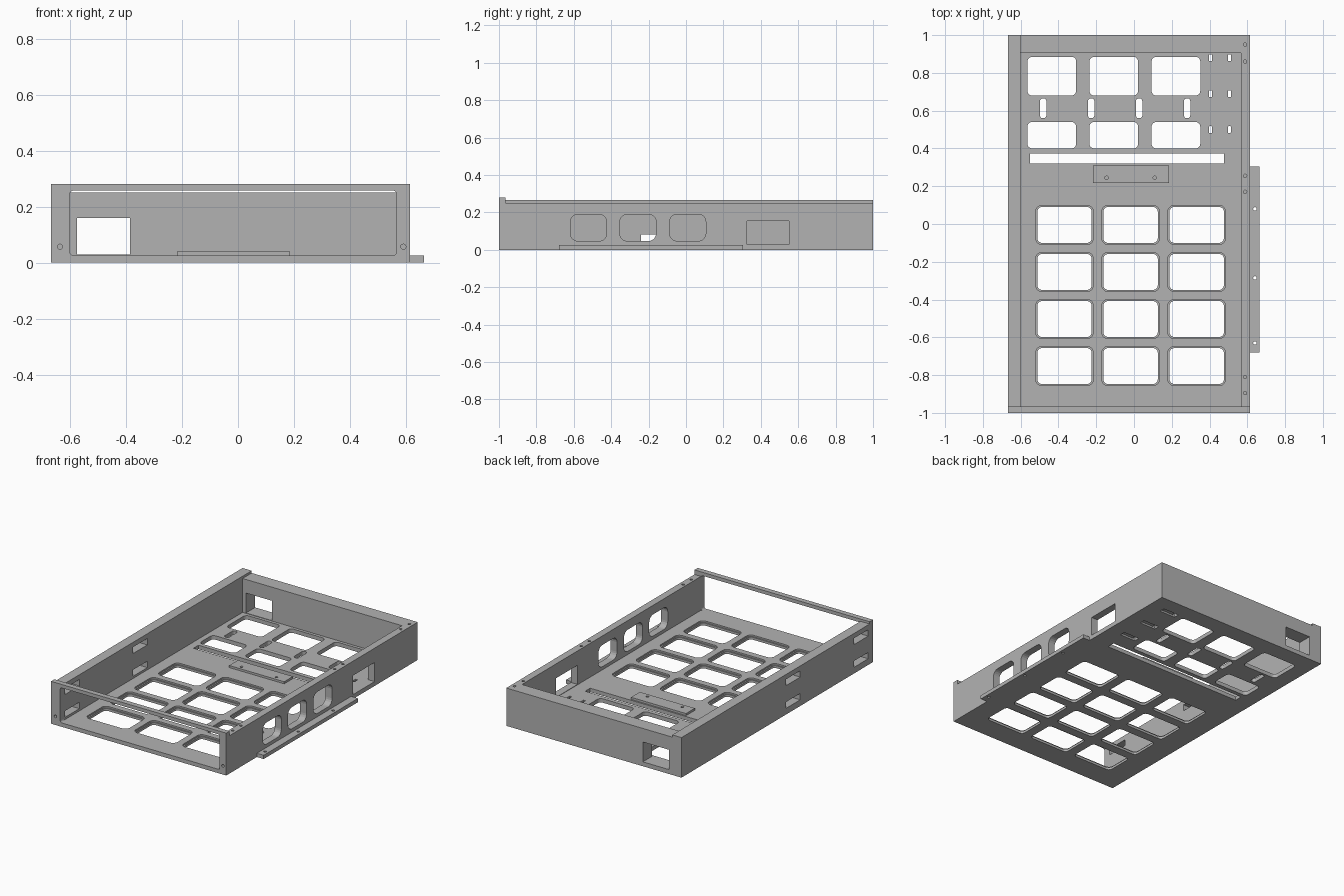
import bpy, bmesh, math

cube = bpy.data.objects.get("Cube")
if cube:
    bpy.data.objects.remove(cube, do_unlink=True)

GREY = (0.45, 0.45, 0.45, 1)
metal = bpy.data.materials.new("plain grey metal")
metal.use_nodes = True
metal.diffuse_color = GREY
metal.node_tree.nodes["Principled BSDF"].inputs["Base Color"].default_value = GREY


def prism(bm, axis, u, v, d, r=0.0):
    """Rounded rectangle u by v, extruded over d along the axis."""
    outline = []
    steps = 5 if r else 0
    corners = [(u[1] - r, v[1] - r), (u[0] + r, v[1] - r),
               (u[0] + r, v[0] + r), (u[1] - r, v[0] + r)]
    for i, (cu, cv) in enumerate(corners):
        for k in range(steps + 1):
            a = math.pi / 2 * (i + (k / steps if steps else 0))
            outline.append((cu + r * math.cos(a), cv + r * math.sin(a)))
    place = {"x": lambda p, h: (h, p[0], p[1]),
             "y": lambda p, h: (p[0], h, p[1]),
             "z": lambda p, h: (p[0], p[1], h)}[axis]
    low = [bm.verts.new(place(p, d[0])) for p in outline]
    high = [bm.verts.new(place(p, d[1])) for p in outline]
    faces = [bm.faces.new(low), bm.faces.new(high)]
    for i in range(len(low)):
        j = (i + 1) % len(low)
        faces.append(bm.faces.new((low[i], low[j], high[j], high[i])))
    bmesh.ops.recalc_face_normals(bm, faces=faces)


def solid(name, shapes):
    bm = bmesh.new()
    for s in shapes:
        prism(bm, *s)
    mesh = bpy.data.meshes.new(name)
    bm.to_mesh(mesh)
    bm.free()
    obj = bpy.data.objects.new(name, mesh)
    bpy.context.collection.objects.link(obj)
    mesh.materials.append(metal)
    return obj


def cut(obj, shapes):
    cutter = solid("cutter", shapes)
    cutter.hide_render = True
    mod = obj.modifiers.new("cut", "BOOLEAN")
    mod.operation, mod.solver, mod.object = "DIFFERENCE", "EXACT", cutter
    bpy.context.view_layer.objects.active = obj
    bpy.ops.object.modifier_apply(modifier=mod.name)
    bpy.data.objects.remove(cutter, do_unlink=True)


def span(c, size):
    return (c - size / 2, c + size / 2)


def bore(axis, u, v, d, r=0.009):
    return (axis, span(u, 2 * r), span(v, 2 * r), d, r * 0.98)


LEFT, RIGHT = -0.667, 0.614
IN_L, IN_R = -0.6, 0.566
FRONT, BACK = -0.965, 0.905
FLOOR, RIM = 0.026, 0.25
THROUGH = (-0.1, 0.1)

# Floor with large windows, vents and slots
floor = solid("floor", [("z", (LEFT, RIGHT), (FRONT, 1), (0, FLOOR))])
front_windows = [(x, y) for x in (-0.368, -0.018, 0.332)
                 for y in (-0.005, -0.254, -0.503, -0.752)]
holes = [("z", span(x, 0.288), span(y, 0.19), THROUGH, 0.025) for x, y in front_windows]
for x in (-0.435, -0.107, 0.222):
    holes.append(("z", span(x, 0.258), (0.68, 0.885), THROUGH, 0.025))
    holes.append(("z", span(x, 0.258), (0.40, 0.54), THROUGH, 0.025))
for i in range(4):
    holes.append(("z", span(-0.481 + i * 0.254, 0.034), (0.56, 0.665), THROUGH, 0.015))
holes.append(("z", (-0.55, 0.477), (0.32, 0.372), THROUGH))
tie_rows = (0.88, 0.69, 0.50)
for y in tie_rows:
    for x in (0.405, 0.505):
        holes.append(("z", span(x, 0.016), span(y, 0.036), THROUGH, 0.004))
cut(floor, holes)

# Stepped rims round the front windows, tie grooves underneath
cut(floor, [("z", span(x, 0.305), span(y, 0.207), (0.016, 0.1), 0.033)
            for x, y in front_windows])
cut(floor, [("z", (0.397, 0.513), span(y, 0.036), (-0.1, 0.012)) for y in tie_rows])

# Tall side wall with paired slots
slot_wall = solid("slotted_side_wall", [("x", (FRONT, 1), (FLOOR, 0.265), (LEFT, IN_L))])
cut(slot_wall, [("x", span(y, 0.15), span(z, 0.042), (-1, 0))
                for y in (-0.165, -0.875) for z in (0.062, 0.212)])

# Side wall with rounded windows, a connector opening and screw holes
window_wall = solid("windowed_side_wall", [("x", (FRONT, BACK), (FLOOR, RIM), (IN_R, RIGHT))])
openings = [("x", span(y, 0.194), (0.047, 0.19), (0.4, 0.8), 0.04)
            for y in (-0.521, -0.257, 0.009)]
openings.append(("x", (0.325, 0.55), (0.029, 0.155), (0.4, 0.8)))
openings += [bore("z", 0.588, y, (0.21, 0.4)) for y in (0.86, 0.255, 0.17, -0.81, -0.895)]
cut(window_wall, openings)

# Thick back wall with a cable opening
back_wall = solid("back_wall", [("y", (IN_L, RIGHT), (FLOOR, RIM), (BACK, 1))])
cut(back_wall, [("y", (-0.575, -0.385), (0.029, 0.16), (0.8, 1.2)),
                bore("z", 0.588, 0.95, (0.21, 0.4))])

# Open front frame
frame = solid("front_frame", [("y", (LEFT, RIGHT), (0, 0.28), (-1, FRONT))])
cut(frame, [("y", (IN_L, IN_R), (FLOOR, 0.257), (-1.2, -0.8), 0.012)]
    + [bore("y", x, 0.057, (-1.2, -0.8)) for x in (-0.635, 0.59)])

# Mounting flange along the outside
flange = solid("side_flange", [("z", (RIGHT, 0.664), (-0.68, 0.305), (0, 0.025))])
cut(flange, [bore("z", 0.64, y, THROUGH) for y in (0.08, -0.285, -0.63)])

# Raised bracket plate on the floor
bracket = solid("bracket_plate", [("z", (-0.217, 0.185), (0.218, 0.31), (FLOOR, 0.04))])
cut(bracket, [bore("z", x, 0.245, THROUGH) for x in (-0.145, 0.11)])
